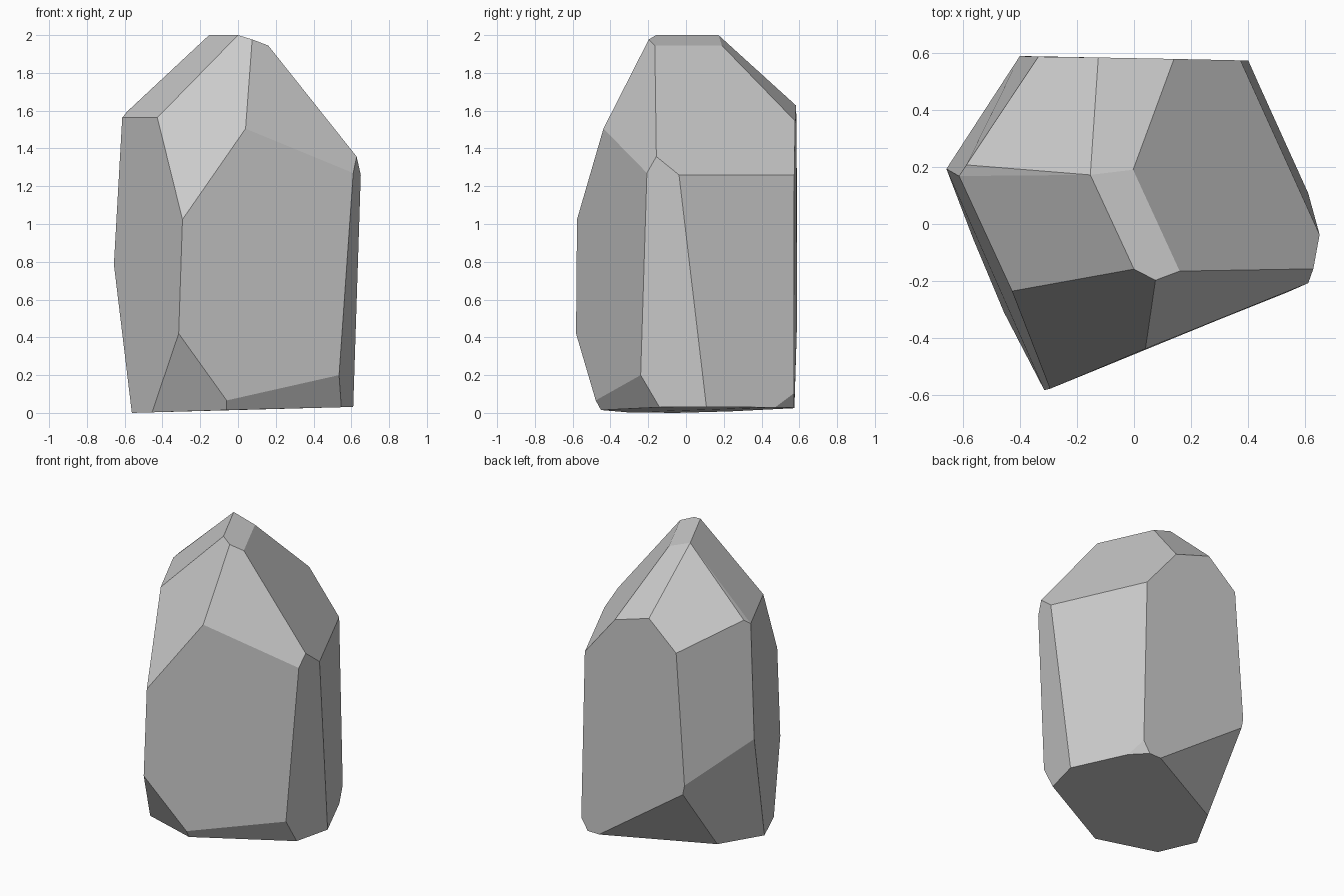
import bpy
import bmesh
from math import radians

# Corner rings of the cut crystal, from the tip down to the base
tip = [(-.153, .172, 2), (0, -.158, 2), (.075, -.197, 1.977),
       (.16, -.165, 1.945), (-.003, .19, 1.945)]
shoulder = [(-.125, .583, 1.627), (.14, .578, 1.545), (-.335, .586, 1.443),
            (-.587, .207, 1.595), (-.613, .168, 1.563), (-.427, -.235, 1.563),
            (.04, -.437, 1.505), (.628, -.157, 1.357), (.61, -.207, 1.27),
            (.65, -.037, 1.26), (.373, .573, 1.26)]
waist = [(-.294, -.577, 1.024), (-.657, .193, .786), (-.40, .588, .545),
         (-.387, .588, .48), (-.314, -.582, .42), (.535, -.24, .2)]
base = [(-.06, -.478, .066), (-.06, -.45, .015), (.547, -.14, .03),
        (.61, .108, .032), (.40, .573, .105), (.445, .472, .029),
        (.351, .573, .027), (.264, .574, .025), (-.405, .236, .008),
        (-.562, -.055, 0), (-.455, -.31, .003)]

# Wrap the corners in a convex solid, then merge triangles into flat facets
bm = bmesh.new()
for co in tip + shoulder + waist + base:
    bm.verts.new(co)
res = bmesh.ops.convex_hull(bm, input=bm.verts[:])
loose = [v for v in bm.verts if not v.link_faces]
bmesh.ops.delete(bm, geom=loose, context='VERTS')
bmesh.ops.dissolve_limit(bm, angle_limit=radians(6),
                         verts=bm.verts[:], edges=bm.edges[:])
bmesh.ops.recalc_face_normals(bm, faces=bm.faces[:])

mesh = bpy.data.meshes.new("crystal")
bm.to_mesh(mesh)
bm.free()
crystal = bpy.data.objects.new("crystal", mesh)
bpy.context.collection.objects.link(crystal)
